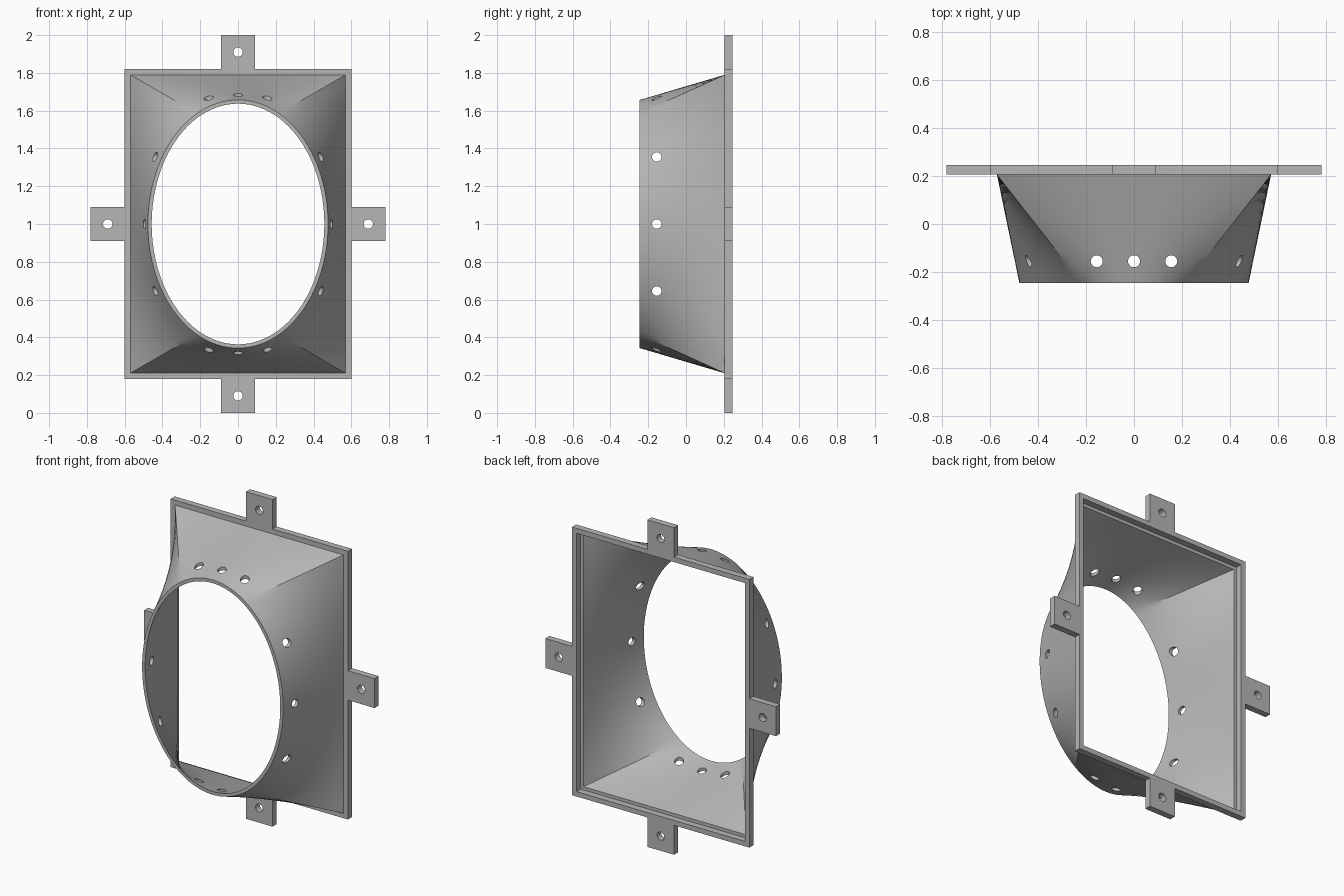
import bpy, bmesh
from math import sin, cos, radians, pi
from mathutils import Matrix, Vector

cube = bpy.data.objects.get("Cube")
if cube:
    bpy.data.objects.remove(cube, do_unlink=True)

MID = 1.0                      # height of the centre
FRONT, SEAT, BACK = -0.245, 0.205, 0.245
HOLE = 0.025

grey = bpy.data.materials.new("plain grey")
grey.use_nodes = True
grey.diffuse_color = (0.47, 0.47, 0.47, 1)
grey.node_tree.nodes["Principled BSDF"].inputs["Base Color"].default_value = grey.diffuse_color


def finish(name, bm):
    bmesh.ops.recalc_face_normals(bm, faces=bm.faces[:])
    mesh = bpy.data.meshes.new(name)
    bm.to_mesh(mesh)
    bm.free()
    mesh.materials.append(grey)
    obj = bpy.data.objects.new(name, mesh)
    bpy.context.collection.objects.link(obj)
    return obj


def select(obj):
    bpy.ops.object.select_all(action='DESELECT')
    obj.select_set(True)
    bpy.context.view_layer.objects.active = obj


def stitch(name, loops):
    """Closed tube section: join each loop to the next, the last to the first."""
    bm = bmesh.new()
    rows = [[bm.verts.new(p) for p in loop] for loop in loops]
    for a, b in zip(rows, rows[1:] + rows[:1]):
        for i in range(len(a)):
            j = (i + 1) % len(a)
            bm.faces.new((a[i], a[j], b[j], b[i]))
    return finish(name, bm)


def drill(obj, centres, axis):
    """Cut round holes through obj along an axis."""
    bm = bmesh.new()
    turn = Vector(axis).to_track_quat('Z', 'Y').to_matrix().to_4x4()
    for c in centres:
        bmesh.ops.create_cone(bm, cap_ends=True, segments=24, radius1=HOLE, radius2=HOLE,
                              depth=3, matrix=Matrix.Translation(c) @ turn)
    cutter = finish("hole_cutter", bm)
    cutter.hide_render = True
    mod = obj.modifiers.new("holes", 'BOOLEAN')
    mod.operation, mod.solver, mod.object = 'DIFFERENCE', 'EXACT', cutter
    select(obj)
    bpy.ops.object.modifier_apply(modifier=mod.name)
    bpy.data.objects.remove(cutter, do_unlink=True)


def smooth(obj, angle=25):
    select(obj)
    bpy.ops.object.shade_smooth_by_angle(angle=radians(angle))


# Mounting frame
def rectangle(hx, hz, y):
    return [(sx * hx, y, MID + sz * hz) for sx, sz in ((1, 1), (-1, 1), (-1, -1), (1, -1))]


stitch("mounting_frame", [rectangle(0.6, 0.82, SEAT), rectangle(0.6, 0.82, BACK),
                          rectangle(0.57, 0.79, BACK), rectangle(0.57, 0.79, SEAT)])


# Four drilled mounting tabs
def tab(name, x, z, axis_is_x):
    bm = bmesh.new()
    bmesh.ops.create_cube(bm, size=1)
    size = (0.18, BACK - SEAT, 0.18)
    place = Matrix.Translation((x, (SEAT + BACK) / 2, MID + z))
    bmesh.ops.transform(bm, matrix=place @ Matrix.Diagonal((*size, 1)), verts=bm.verts)
    obj = finish(name, bm)
    drill(obj, [(x, 0, MID + z)], (0, 1, 0))
    smooth(obj)


for side, s in (("left", 1), ("right", -1)):
    tab(side + "_tab", s * 0.69, 0, True)
for side, s in (("top", 1), ("bottom", -1)):
    tab(side + "_tab", 0, s * 0.91, False)

# Funnel wall: straight rulings from a rectangle to an ellipse
CORNER = radians(63)           # ellipse angle that meets the rectangle's corner


def quadrant():
    """Pairs of (ellipse angle, unit rectangle point) from the side to the top."""
    pairs = [(CORNER * i / 20, (1, i / 20)) for i in range(20)]
    pairs += [(CORNER + (pi / 2 - CORNER) * i / 12, (1 - i / 12, 1)) for i in range(13)]
    return pairs


def rulings():
    q = quadrant()
    half = q + [(pi - t, (-u, v)) for t, (u, v) in q[-2::-1]]
    return half + [(-t, (u, -v)) for t, (u, v) in half[-2:0:-1]]


def section(f, hx, hz, a, b):
    """Loop at fraction f of the way from rectangle to ellipse."""
    y = SEAT + (FRONT - SEAT) * f
    return [((1 - f) * u * hx + f * a * cos(t), y,
             MID + (1 - f) * v * hz + f * b * sin(t)) for t, (u, v) in rulings()]


STEPS = 10
fractions = [i / STEPS for i in range(STEPS + 1)]
outer = [section(f, 0.57, 0.79, 0.477, 0.657) for f in fractions]
inner = [section(f, 0.55, 0.77, 0.457, 0.637) for f in reversed(fractions)]
funnel = stitch("funnel", outer + inner)

# Screw holes near the oval rim
drill(funnel, [(0, -0.155, MID + z) for z in (-0.355, 0, 0.355)], (1, 0, 0))
drill(funnel, [(x, -0.155, MID) for x in (-0.155, 0, 0.155)], (0, 0, 1))
smooth(funnel)
